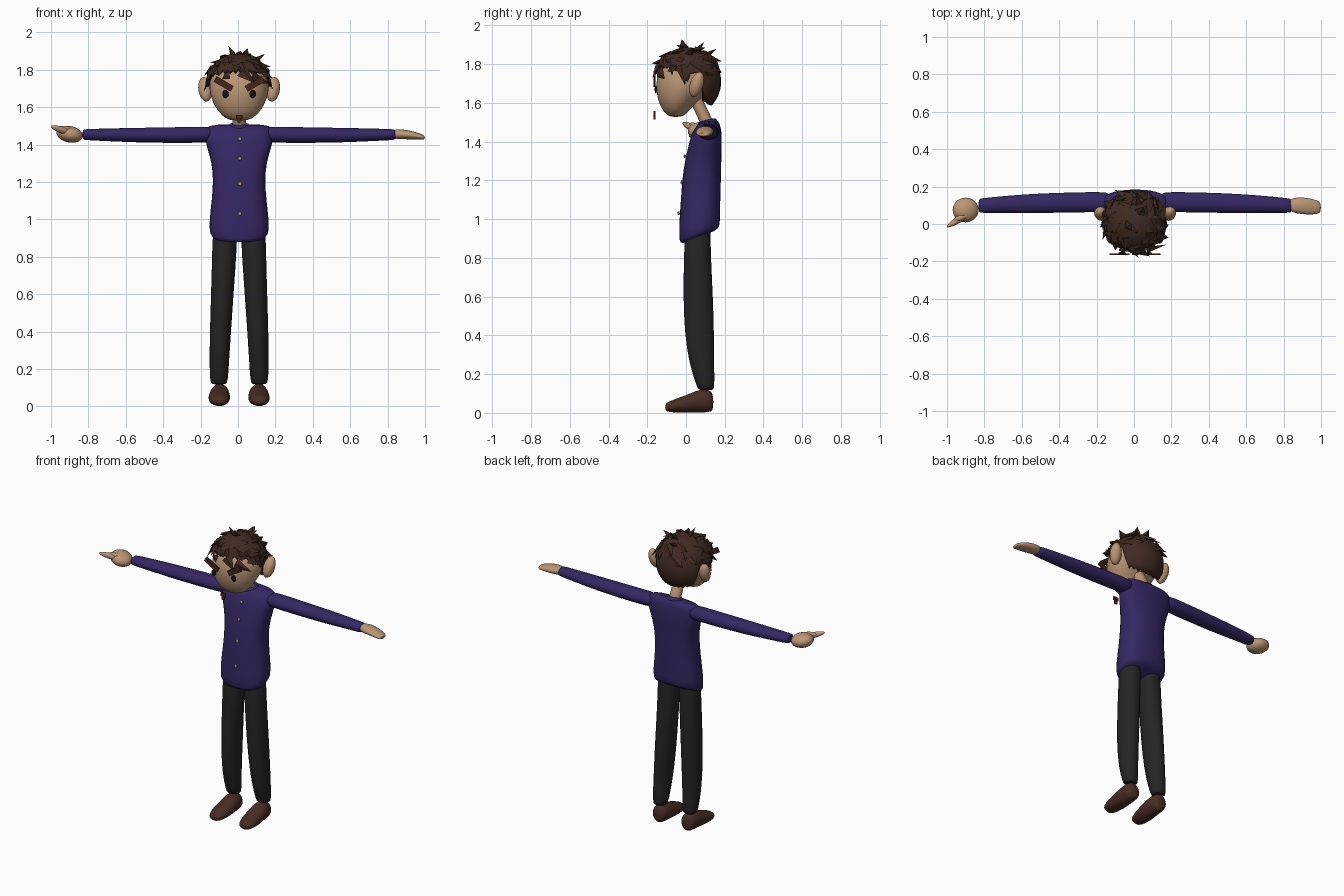
import bpy, bmesh, math, random
from mathutils import Vector, Matrix, Euler

random.seed(4)
if "Cube" in bpy.data.objects:
    bpy.data.objects.remove(bpy.data.objects["Cube"], do_unlink=True)

MID = 0.006  # body centre line


def material(name, rgb):
    m = bpy.data.materials.new(name)
    m.use_nodes = True
    m.diffuse_color = (*rgb, 1)
    m.node_tree.nodes["Principled BSDF"].inputs["Base Color"].default_value = (*rgb, 1)
    return m


skin = material("skin", (0.5, 0.31, 0.18))
shirt = material("navy shirt", (0.035, 0.02, 0.125))
trousers = material("charcoal trousers", (0.018, 0.018, 0.018))
brown = material("hair brown", (0.05, 0.023, 0.015))
leather = material("shoe brown", (0.065, 0.026, 0.017))
brow_brown = material("brow brown", (0.06, 0.018, 0.012))
black = material("eye black", (0.006, 0.006, 0.007))


def finish(name, bm, mat, angle=60, subdivide=0):
    bmesh.ops.recalc_face_normals(bm, faces=bm.faces)
    mesh = bpy.data.meshes.new(name)
    bm.to_mesh(mesh)
    bm.free()
    mesh.materials.append(mat)
    ob = bpy.data.objects.new(name, mesh)
    bpy.context.collection.objects.link(ob)
    bpy.ops.object.select_all(action='DESELECT')
    ob.select_set(True)
    bpy.context.view_layer.objects.active = ob
    bpy.ops.object.shade_smooth_by_angle(angle=math.radians(angle))
    if subdivide:
        mod = ob.modifiers.new("smooth", 'SUBSURF')
        mod.levels = mod.render_levels = subdivide
    return ob


def loft(name, mat, axis, rings, square=1.0, tilts=None, sides=16):
    """Rings are (position, centre u, centre v, radius u, radius v)."""
    bm = bmesh.new()
    loops = []
    for i, (t, cu, cv, ru, rv) in enumerate(rings):
        loop = []
        for k in range(sides):
            a = math.tau * k / sides
            c, s = math.cos(a), math.sin(a)
            u = ru * math.copysign(abs(c) ** square, c)
            v = rv * math.copysign(abs(s) ** square, s)
            p = t + (tilts[i] * v if tilts else 0)
            co = {'x': (p, cu + u, cv + v), 'y': (cu + u, p, cv + v), 'z': (cu + u, cv + v, p)}[axis]
            loop.append(bm.verts.new(co))
        loops.append(loop)
    for a, b in zip(loops, loops[1:]):
        for k in range(sides):
            n = (k + 1) % sides
            bm.faces.new((a[k], a[n], b[n], b[k]))
    bm.faces.new(loops[0][::-1])
    bm.faces.new(loops[-1])
    return finish(name, bm, mat, 60, 1)


def ball(name, mat, loc, radii, rot=Euler((0, 0, 0))):
    bm = bmesh.new()
    m = Matrix.LocRotScale(Vector(loc), rot, Vector(radii))
    bmesh.ops.create_uvsphere(bm, u_segments=20, v_segments=12, radius=1, matrix=m)
    return finish(name, bm, mat)


def plate(name, mat, loc, size, turn=0):
    bm = bmesh.new()
    m = Matrix.LocRotScale(Vector(loc), Euler((0, turn, 0)), Vector(size))
    bmesh.ops.create_cube(bm, size=1, matrix=m)
    return finish(name, bm, mat, 30)


# Torso with a hem that hangs lower in front
loft("shirt_body", shirt, 'z', [
    (0.905, MID, 0.07, 0.145, 0.095), (0.925, MID, 0.07, 0.162, 0.107),
    (1.0, MID, 0.07, 0.162, 0.108), (1.1, MID, 0.075, 0.149, 0.104),
    (1.2, MID, 0.08, 0.141, 0.102), (1.3, MID, 0.088, 0.147, 0.096),
    (1.39, MID, 0.1, 0.178, 0.086), (1.45, MID, 0.108, 0.188, 0.078),
    (1.49, MID, 0.115, 0.18, 0.06), (1.508, MID, 0.12, 0.15, 0.042)],
    square=0.82, tilts=[0.4, 0.4, 0.3, 0.1, 0, 0, 0, 0, 0.1, 0.1])
loft("collar", shirt, 'z', [(1.47, MID, 0.11, 0.065, 0.055), (1.505, MID, 0.11, 0.06, 0.052),
                            (1.515, MID, 0.11, 0.045, 0.042)], tilts=[0.2] * 3)
for z, y in ((1.43, 0.021), (1.325, -0.006), (1.19, -0.022), (1.03, -0.038)):
    ball("button", skin, (MID + 0.004, y, z), (0.01, 0.006, 0.01))

# Limbs, one of each per side
for side, s in (("left", 1), ("right", -1)):
    loft(side + "_sleeve", shirt, 'x', [
        (s * x + MID, y, z, ry, rz) for x, y, z, ry, rz in (
            (0.13, 0.118, 1.452, 0.048, 0.04), (0.17, 0.118, 1.453, 0.055, 0.044),
            (0.35, 0.115, 1.45, 0.055, 0.043), (0.55, 0.11, 1.45, 0.053, 0.04),
            (0.72, 0.104, 1.452, 0.045, 0.034), (0.825, 0.098, 1.453, 0.04, 0.03),
            (0.838, 0.098, 1.453, 0.036, 0.027))])
    loft(side + "_trouser_leg", trousers, 'z', [
        (z, s * x + MID, y, rx, ry) for z, x, y, rx, ry in (
            (0.115, 0.108, 0.103, 0.04, 0.04), (0.135, 0.108, 0.102, 0.049, 0.046),
            (0.25, 0.106, 0.081, 0.054, 0.066), (0.42, 0.099, 0.068, 0.058, 0.078),
            (0.62, 0.089, 0.062, 0.062, 0.078), (0.8, 0.08, 0.059, 0.066, 0.071),
            (0.95, 0.075, 0.06, 0.068, 0.068), (1.0, 0.07, 0.07, 0.05, 0.05))])
    loft(side + "_shoe", leather, 'y', [
        (y, s * x + MID, z, rx, rz) for y, x, z, rx, rz in (
            (-0.108, 0.108, 0.029, 0.03, 0.018), (-0.09, 0.108, 0.031, 0.046, 0.028),
            (-0.03, 0.107, 0.041, 0.06, 0.041), (0.03, 0.105, 0.052, 0.058, 0.051),
            (0.07, 0.104, 0.062, 0.053, 0.062), (0.12, 0.104, 0.062, 0.05, 0.06),
            (0.142, 0.104, 0.055, 0.035, 0.044))])
    ball(side + "_ear", skin, (s * 0.182 + MID, 0.055, 1.695), (0.036, 0.034, 0.068),
         Euler((-0.3, s * 0.15, 0)))
    plate(side + "_eyebrow", brow_brown, (s * 0.083 + MID, -0.162, 1.724),
          (0.105, 0.009, 0.034), -s * 0.53)
    ball(side + "_eye", black, (s * 0.073 + MID, -0.156, 1.67), (0.017, 0.006, 0.021))

# Open left hand, pointing right hand
loft("left_hand", skin, 'x', [
    (0.82, 0.1, 1.455, 0.028, 0.024), (0.87, 0.1, 1.456, 0.046, 0.028),
    (0.93, 0.095, 1.45, 0.046, 0.023), (0.98, 0.09, 1.441, 0.038, 0.016),
    (1.0, 0.088, 1.436, 0.026, 0.01)])
ball("right_fist", skin, (-0.9, 0.075, 1.455), (0.071, 0.066, 0.044), Euler((0, 0.2, 0)))


def ellipsoid_between(name, mat, a, b, r):
    a, b = Vector(a), Vector(b)
    ball(name, mat, (a + b) / 2, (r, r, (b - a).length / 2), (b - a).to_track_quat('Z', 'Y'))


ellipsoid_between("right_pointing_finger", skin, (-0.86, 0.07, 1.45), (-1.0, -0.015, 1.497), 0.018)
ellipsoid_between("right_thumb", skin, (-0.88, 0.05, 1.48), (-0.965, 0.02, 1.488), 0.015)

# Neck and head
loft("neck", skin, 'z', [(1.46, MID, 0.12, 0.038, 0.036), (1.5, MID, 0.108, 0.037, 0.036),
                         (1.6, MID, 0.06, 0.037, 0.036), (1.66, MID, 0.03, 0.037, 0.036)])
loft("head", skin, 'z', [
    (1.526, MID, -0.052, 0.05, 0.035), (1.555, MID, -0.052, 0.095, 0.066),
    (1.6, MID, -0.043, 0.13, 0.098), (1.65, MID, -0.022, 0.152, 0.132),
    (1.7, MID, -0.005, 0.163, 0.152), (1.75, MID, 0.006, 0.159, 0.153),
    (1.8, MID, 0.013, 0.138, 0.13), (1.85, MID, 0.015, 0.075, 0.075)], sides=20)
plate("chin_beard", brow_brown, (MID, -0.162, 1.548), (0.034, 0.009, 0.022))
plate("chin_beard_tip", brow_brown, (MID, -0.162, 1.526), (0.017, 0.009, 0.024))


# Hair: a shell cut along a hairline, covered with pointed locks
def hair_point(turn, drop, grow=1.0):
    """Turn is measured from the face, drop from the crown, in degrees."""
    a, p = math.radians(turn), math.radians(drop)
    return Vector((MID - 0.004 + 0.175 * grow * math.sin(p) * math.sin(a),
                   0.008 - 0.174 * grow * math.sin(p) * math.cos(a),
                   1.71 + 0.178 * grow * math.cos(p)))


HAIRLINE = [(0, 61), (55, 62), (72, 70), (84, 88), (92, 86), (100, 71),
            (114, 76), (124, 122), (150, 130), (180, 132)]


def hairline(turn):
    t = abs((turn + 180) % 360 - 180)
    for (t0, d0), (t1, d1) in zip(HAIRLINE, HAIRLINE[1:]):
        if t <= t1:
            return d0 + (d1 - d0) * (t - t0) / (t1 - t0)
    return HAIRLINE[-1][1]


bm = bmesh.new()
crown = bm.verts.new(hair_point(0, 0))
COLUMNS, ROWS = 60, 9
grid = []
for c in range(COLUMNS):
    turn = c * 360 / COLUMNS
    end = hairline(turn) + (3 if c % 2 else -2)
    grid.append([bm.verts.new(hair_point(turn, end * (r + 1) / ROWS)) for r in range(ROWS)])
for c in range(COLUMNS):
    a, b = grid[c], grid[(c + 1) % COLUMNS]
    bm.faces.new((crown, a[0], b[0]))
    for r in range(ROWS - 1):
        bm.faces.new((a[r], a[r + 1], b[r + 1], b[r]))
cap = finish("hair_cap", bm, brown)
thick = cap.modifiers.new("thickness", 'SOLIDIFY')
thick.thickness = 0.018
thick.offset = -1


def lock(bm, base, tip, width):
    d = tip - base
    out = (base - hair_point(0, 0, 0)).normalized()
    across = d.cross(out).normalized()
    up = across.cross(d).normalized()
    ring = [bm.verts.new(base + across * (width * u) + up * (width * v))
            for u, v in ((-1, 0), (0, 0.45), (1, 0), (0, -0.5))]
    point = bm.verts.new(tip)
    for k in range(4):
        bm.faces.new((ring[k], ring[(k + 1) % 4], point))
    bm.faces.new(ring[::-1])


bm = bmesh.new()
# Fringe and sideburns
for turn, drop, swing, fall in ((-58, 50, -14, 26), (-38, 48, -12, 18), (-16, 46, 10, 20),
                                (6, 46, 14, 34), (30, 48, 12, 22), (52, 50, 12, 30),
                                (78, 62, 8, 34), (-80, 60, -6, 38)):
    lock(bm, hair_point(turn, drop, 0.99), hair_point(turn + swing, drop + fall, 1.06), 0.034)
# Tousled locks over the top
for i in range(30):
    turn, drop = i * 137.5, 8 + 66 * math.sqrt(i / 30)
    tip = hair_point(turn + random.uniform(5, 35), drop + random.uniform(8, 22),
                     random.uniform(1.07, 1.2))
    lock(bm, hair_point(turn, drop, 0.98), tip, random.uniform(0.026, 0.04))
# Upright tufts at the crown
for turn, drop in ((-60, 10), (150, 20), (100, 34), (175, 36)):
    lock(bm, hair_point(turn, drop, 0.94), hair_point(turn, drop + 6, 1.28), 0.036)
finish("hair_locks", bm, brown, 25)
